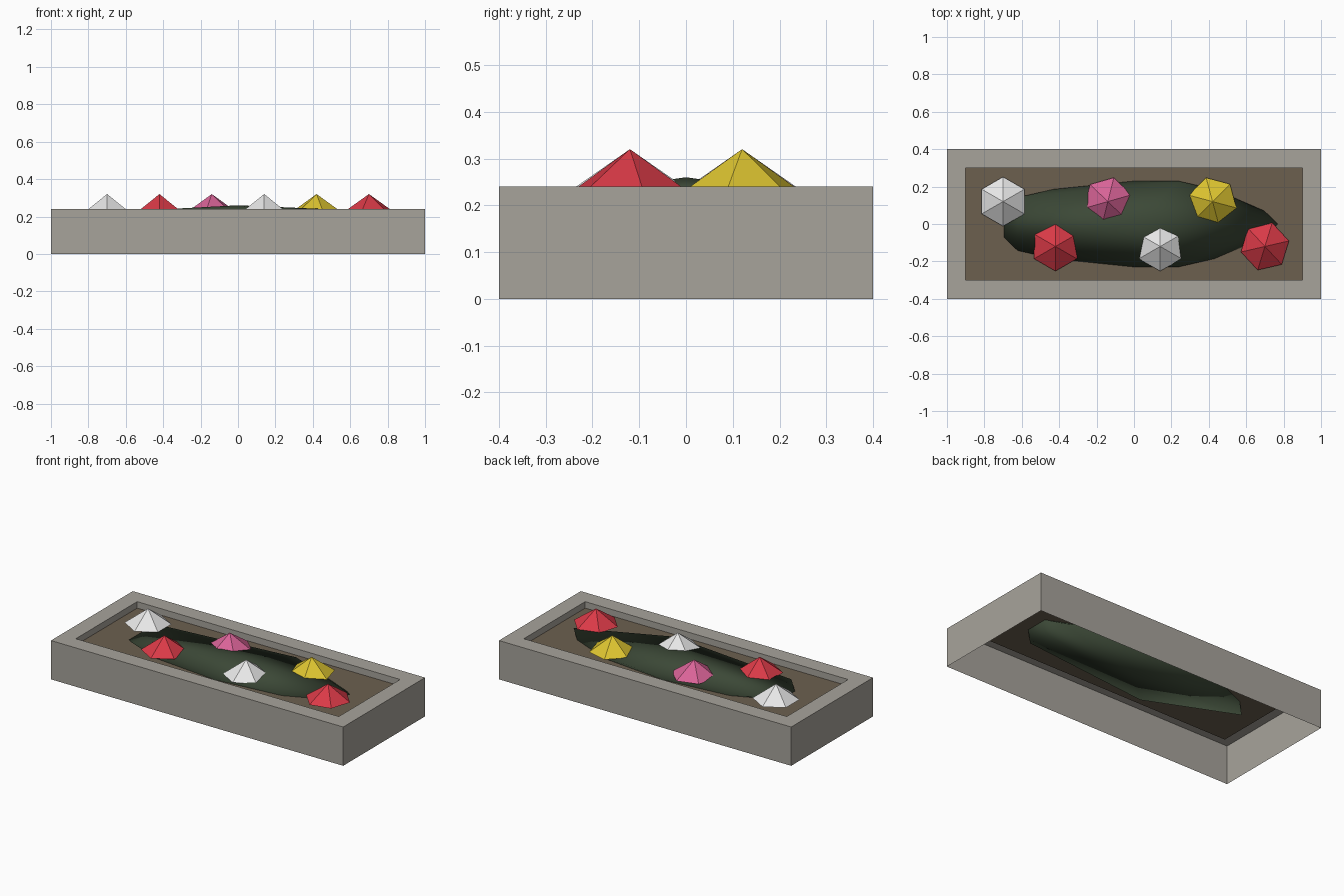
import bpy, bmesh, math

default = bpy.data.objects.get("Cube")
if default:
    bpy.data.objects.remove(default, do_unlink=True)


def material(name, rgb):
    mat = bpy.data.materials.new(name)
    mat.use_nodes = True
    mat.diffuse_color = (*rgb, 1)
    mat.node_tree.nodes["Principled BSDF"].inputs["Base Color"].default_value = (*rgb, 1)
    return mat


STONE = material("stone grey", (0.39, 0.37, 0.33))
SOIL = material("soil brown", (0.15, 0.117, 0.078))
LEAF = material("leaf green", (0.045, 0.066, 0.038))
RED = material("petal red", (0.7, 0.042, 0.063))
WHITE = material("petal white", (0.8, 0.8, 0.8))
PINK = material("petal pink", (0.69, 0.125, 0.31))
YELLOW = material("petal yellow", (0.73, 0.56, 0.03))


def finish(bm, name, mat, smooth=False):
    mesh = bpy.data.meshes.new(name)
    for face in bm.faces:
        face.smooth = smooth
    bm.to_mesh(mesh)
    bm.free()
    mesh.materials.append(mat)
    obj = bpy.data.objects.new(name, mesh)
    bpy.context.collection.objects.link(obj)
    return obj


HEIGHT, SOIL_Z, RIM = 0.24, 0.20, 0.1

# Planter shell: open underneath, flat rim, short inner lip down to the soil
bm = bmesh.new()
bmesh.ops.create_cube(bm, size=1)
for v in bm.verts:
    v.co = (v.co.x * 2, v.co.y * 0.8, (v.co.z + 0.5) * HEIGHT)
bm.normal_update()
bottom = [f for f in bm.faces if f.normal.z < -0.5]
top = [f for f in bm.faces if f.normal.z > 0.5]
bmesh.ops.delete(bm, geom=bottom, context='FACES')
bmesh.ops.inset_region(bm, faces=top, thickness=RIM, use_even_offset=True)
floor = bmesh.ops.extrude_discrete_faces(bm, faces=top)["faces"]
for v in floor[0].verts:
    v.co.z = SOIL_Z
bmesh.ops.delete(bm, geom=floor, context='FACES')
finish(bm, "planter_box", STONE)

# Soil sheet
bm = bmesh.new()
bmesh.ops.create_grid(bm, x_segments=1, y_segments=1, size=1)
for v in bm.verts:
    v.co = (v.co.x * (1 - RIM), v.co.y * (0.4 - RIM), SOIL_Z)
finish(bm, "soil", SOIL)

# Foliage mound: a flattened twenty-sided ball, half sunk in the soil
bm = bmesh.new()
bmesh.ops.create_icosphere(bm, subdivisions=1, radius=1)
for v in bm.verts:
    v.co = (v.co.x * 0.86, v.co.y * 0.27, SOIL_Z + v.co.z * 0.06)
finish(bm, "foliage", LEAF, smooth=True)

# Flowers: six-sided cones in two staggered rows (x, side, turn, colour)
BASE, TIP, RADIUS = 0.228, 0.32, 0.132
flowers = [(-0.7, 1, 30, WHITE), (-0.42, -1, 30, RED), (-0.14, 1, 16, PINK),
           (0.14, -1, 30, WHITE), (0.42, 1, 45, YELLOW), (0.7, -1, 13, RED)]
for k, (x, side, turn, mat) in enumerate(flowers, 1):
    bm = bmesh.new()
    bmesh.ops.create_cone(bm, cap_ends=True, segments=6, radius1=RADIUS,
                          radius2=0, depth=TIP - BASE)
    bmesh.ops.remove_doubles(bm, verts=bm.verts, dist=0.0001)
    # Put a corner at the given turn from the x axis
    corner = max((v for v in bm.verts if v.co.z < 0), key=lambda v: v.co.x)
    start = math.atan2(corner.co.y, corner.co.x)
    flower = finish(bm, f"flower_{k}", mat)
    flower.location = (x, side * 0.12, (TIP + BASE) / 2)
    flower.rotation_euler.z = math.radians(turn) - start
